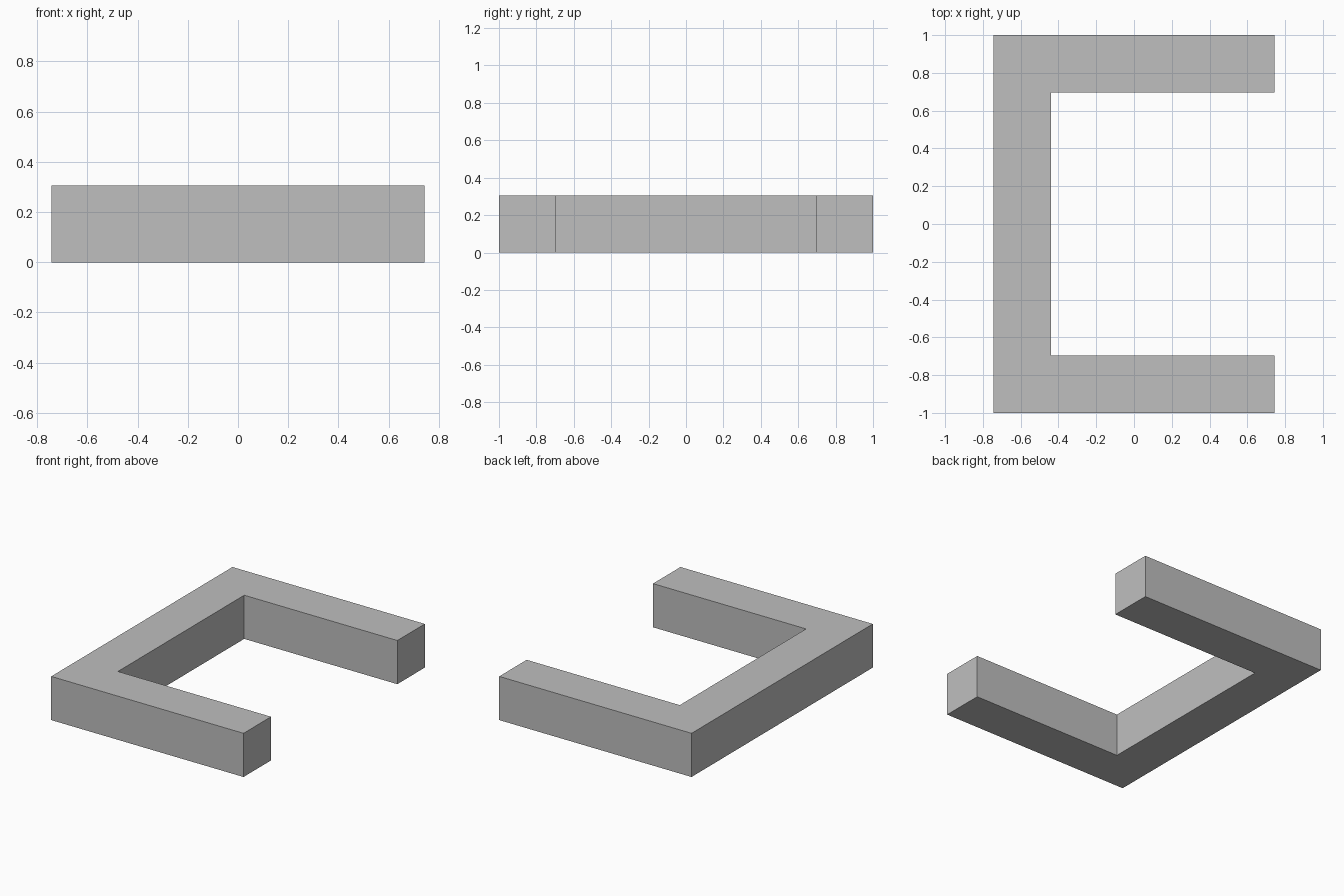
import bpy
import bmesh

cube = bpy.data.objects.get("Cube")
if cube:
    bpy.data.objects.remove(cube, do_unlink=True)

HALF_X, HALF_Y, WIDTH, HEIGHT = 0.743, 1.0, 0.303, 0.305

# Plain grey material
grey = bpy.data.materials.new("plain_grey")
grey.use_nodes = True
colour = (0.52, 0.52, 0.52, 1)
grey.diffuse_color = colour
grey.node_tree.nodes["Principled BSDF"].inputs["Base Color"].default_value = colour

# C-shaped profile, open towards +x
inner_x, inner_y = -HALF_X + WIDTH, HALF_Y - WIDTH
half = [(-HALF_X, HALF_Y), (HALF_X, HALF_Y), (HALF_X, inner_y), (inner_x, inner_y)]
profile = half + [(x, -y) for x, y in reversed(half)]

# Extrude the profile into one solid bracket
bm = bmesh.new()
base = bm.faces.new([bm.verts.new((x, y, 0)) for x, y in profile])
top = bmesh.ops.extrude_face_region(bm, geom=[base], use_keep_orig=True)["geom"]
bmesh.ops.translate(bm, vec=(0, 0, HEIGHT),
                    verts=[v for v in top if isinstance(v, bmesh.types.BMVert)])
bmesh.ops.recalc_face_normals(bm, faces=bm.faces)

mesh = bpy.data.meshes.new("c_bracket")
bm.to_mesh(mesh)
bm.free()
mesh.materials.append(grey)
bracket = bpy.data.objects.new("c_bracket", mesh)
bpy.context.collection.objects.link(bracket)
